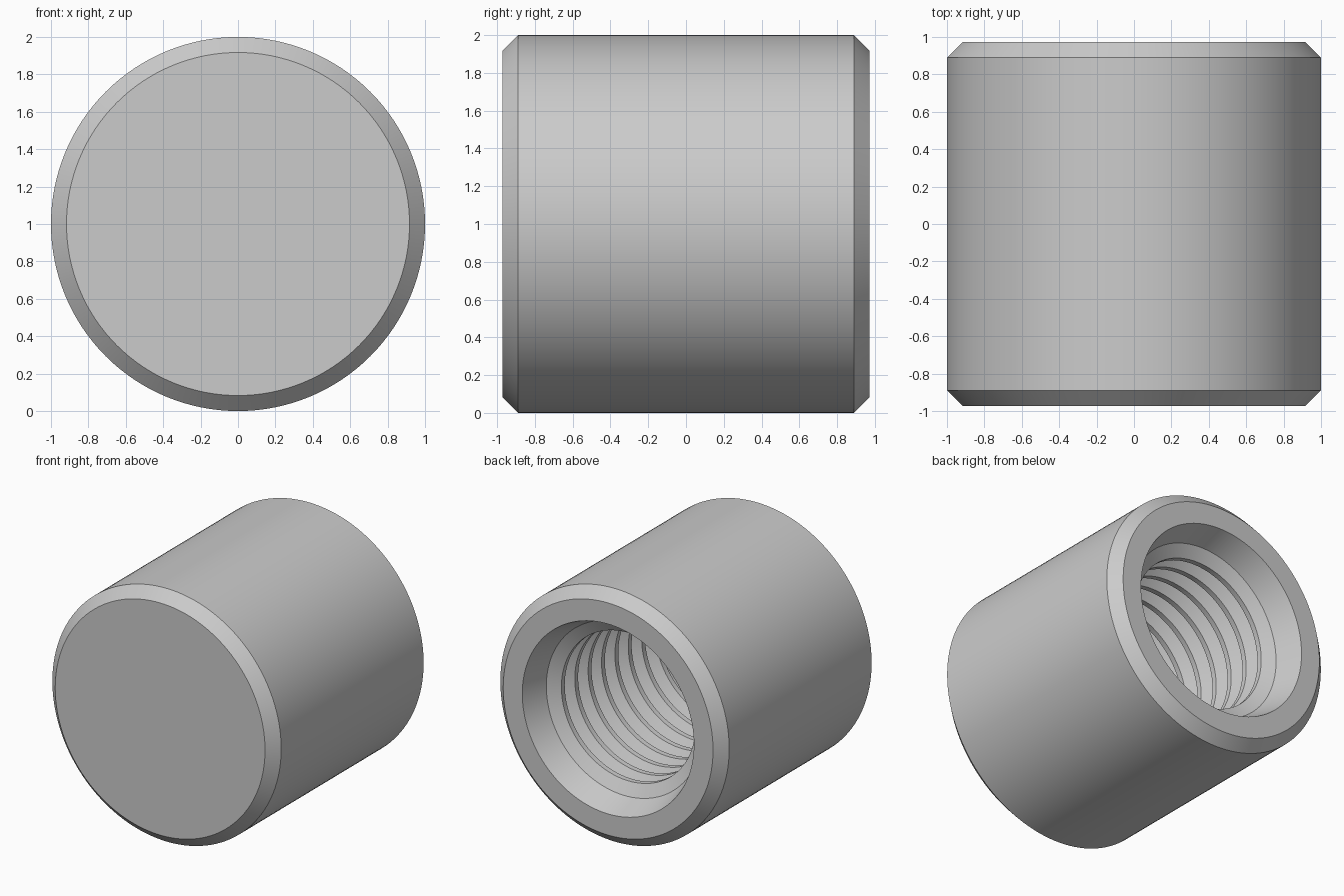
import bpy
import bmesh
import math
from mathutils import Matrix

default = bpy.data.objects.get("Cube")
if default:
    bpy.data.objects.remove(default, do_unlink=True)

SEGMENTS = 128
HALF = 0.972       # half length along y
BEVEL = 0.083      # outer edge chamfer
MOUTH = 0.75       # bore mouth radius
ROOT = 0.68        # thread groove radius
CREST = 0.585      # thread ridge radius
PITCH = 0.167
THREADS = 8
LEAD_IN = 0.20     # depth of the tapered mouth

metal = bpy.data.materials.new("plain_grey")
metal.use_nodes = True
GREY = (0.6, 0.6, 0.6, 1)
metal.diffuse_color = GREY
metal.node_tree.nodes["Principled BSDF"].inputs["Base Color"].default_value = GREY

# Outer shell profile as (radius, y), from closed front to open back
profile = [
    (0, -HALF), (1 - BEVEL, -HALF), (1, -HALF + BEVEL),
    (1, HALF - BEVEL), (1 - BEVEL, HALF), (MOUTH, HALF),
]

# Tapered mouth, then repeated thread ridges
flank = (PITCH - PITCH / 4 - PITCH / 8) / 2
y = HALF - LEAD_IN
profile.append((ROOT, y))
for i in range(THREADS):
    profile.append((CREST, y - flank))
    profile.append((CREST, y - flank - PITCH / 4))
    profile.append((ROOT, y - 2 * flank - PITCH / 4))
    y -= PITCH
    profile.append((ROOT, y))

# Flat blind floor of the bore
profile += [(ROOT, y - PITCH / 2), (0, y - PITCH / 2)]

# Revolve the profile around the y axis
bm = bmesh.new()
verts = [bm.verts.new((r, py, 0)) for r, py in profile]
edges = [bm.edges.new(pair) for pair in zip(verts, verts[1:])]
bmesh.ops.spin(bm, geom=verts + edges, cent=(0, 0, 0), axis=(0, 1, 0),
               angle=math.tau, steps=SEGMENTS, use_merge=True)
bmesh.ops.remove_doubles(bm, verts=bm.verts, dist=0.0001)
bmesh.ops.recalc_face_normals(bm, faces=bm.faces)
bm.transform(Matrix.Translation((0, 0, 1)))

mesh = bpy.data.meshes.new("threaded_cap")
bm.to_mesh(mesh)
bm.free()
mesh.materials.append(metal)
cap = bpy.data.objects.new("threaded_cap", mesh)
bpy.context.collection.objects.link(cap)

# Smooth round walls with crisp chamfers and thread edges
bpy.ops.object.select_all(action="DESELECT")
cap.select_set(True)
bpy.context.view_layer.objects.active = cap
bpy.ops.object.shade_smooth_by_angle(angle=math.radians(15))
